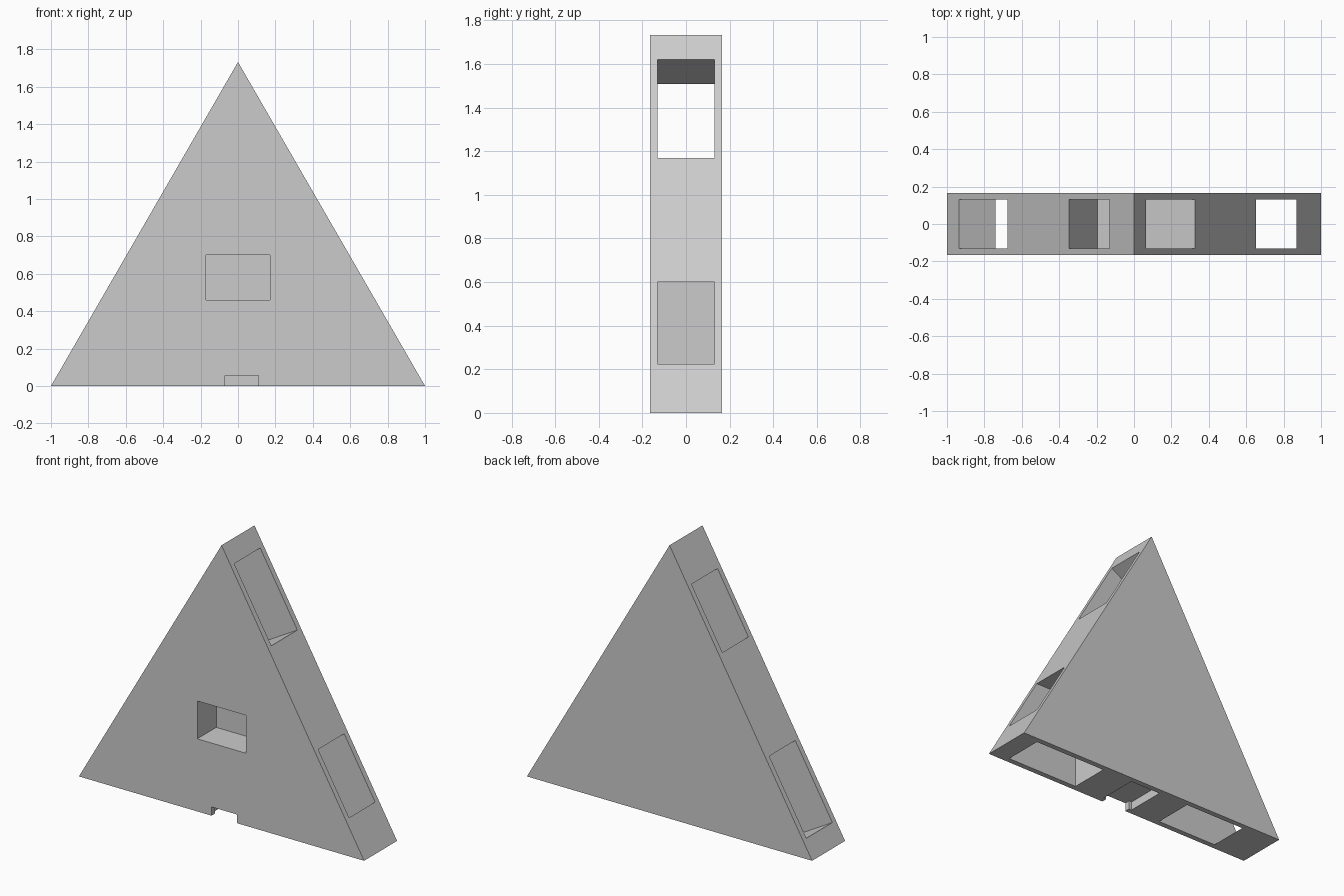
import bpy, bmesh, math
from mathutils import Matrix, Vector

if "Cube" in bpy.data.objects:
    bpy.data.objects.remove(bpy.data.objects["Cube"])

H = math.sqrt(3)      # height of the triangle
T = 0.165             # half thickness
CENTRE = Vector((0, 0, H / 3))


def new_object(name, bm):
    bmesh.ops.recalc_face_normals(bm, faces=bm.faces)
    mesh = bpy.data.meshes.new(name)
    bm.to_mesh(mesh)
    bm.free()
    obj = bpy.data.objects.new(name, mesh)
    bpy.context.collection.objects.link(obj)
    return obj


def cut_box(target, x, y, z, turn=0.0):
    """Cut a box given by ranges, turned about the triangle's centre axis."""
    bm = bmesh.new()
    bmesh.ops.create_cube(bm, size=1)
    for v in bm.verts:
        v.co = [r[0] + (c + 0.5) * (r[1] - r[0]) for c, r in zip(v.co, (x, y, z))]
    bmesh.ops.rotate(bm, verts=bm.verts, cent=CENTRE,
                     matrix=Matrix.Rotation(turn, 3, 'Y'))
    cutter = new_object("cutter", bm)
    cutter.hide_render = True
    mod = target.modifiers.new("cut", 'BOOLEAN')
    mod.operation = 'DIFFERENCE'
    mod.solver = 'EXACT'
    mod.object = cutter
    bpy.context.view_layer.objects.active = target
    bpy.ops.object.modifier_apply(modifier=mod.name)
    bpy.data.objects.remove(cutter)


# Triangular slab
bm = bmesh.new()
face = bm.faces.new([bm.verts.new(p) for p in ((-1, -T, 0), (1, -T, 0), (0, -T, H))])
ext = bmesh.ops.extrude_face_region(bm, geom=[face])
bmesh.ops.translate(bm, vec=(0, 2 * T, 0),
                    verts=[g for g in ext["geom"] if isinstance(g, bmesh.types.BMVert)])
slab = new_object("triangular_slab", bm)

# Corner tunnels: each enters square to one edge and leaves through the next
for i in range(3):
    cut_box(slab, (0.35, 0.87), (-0.13, 0.13), (-0.2, 0.6), i * math.tau / 3)

# Blind pocket in the front
cut_box(slab, (-0.17, 0.17), (-0.3, 0.025), (0.46, 0.70))

# Cavity under the base, and the narrower notch opening it to the front
cut_box(slab, (-0.09, 0.13), (-0.13, 0.13), (-0.1, 0.055))
cut_box(slab, (-0.07, 0.11), (-0.3, -0.1), (-0.1, 0.055))
